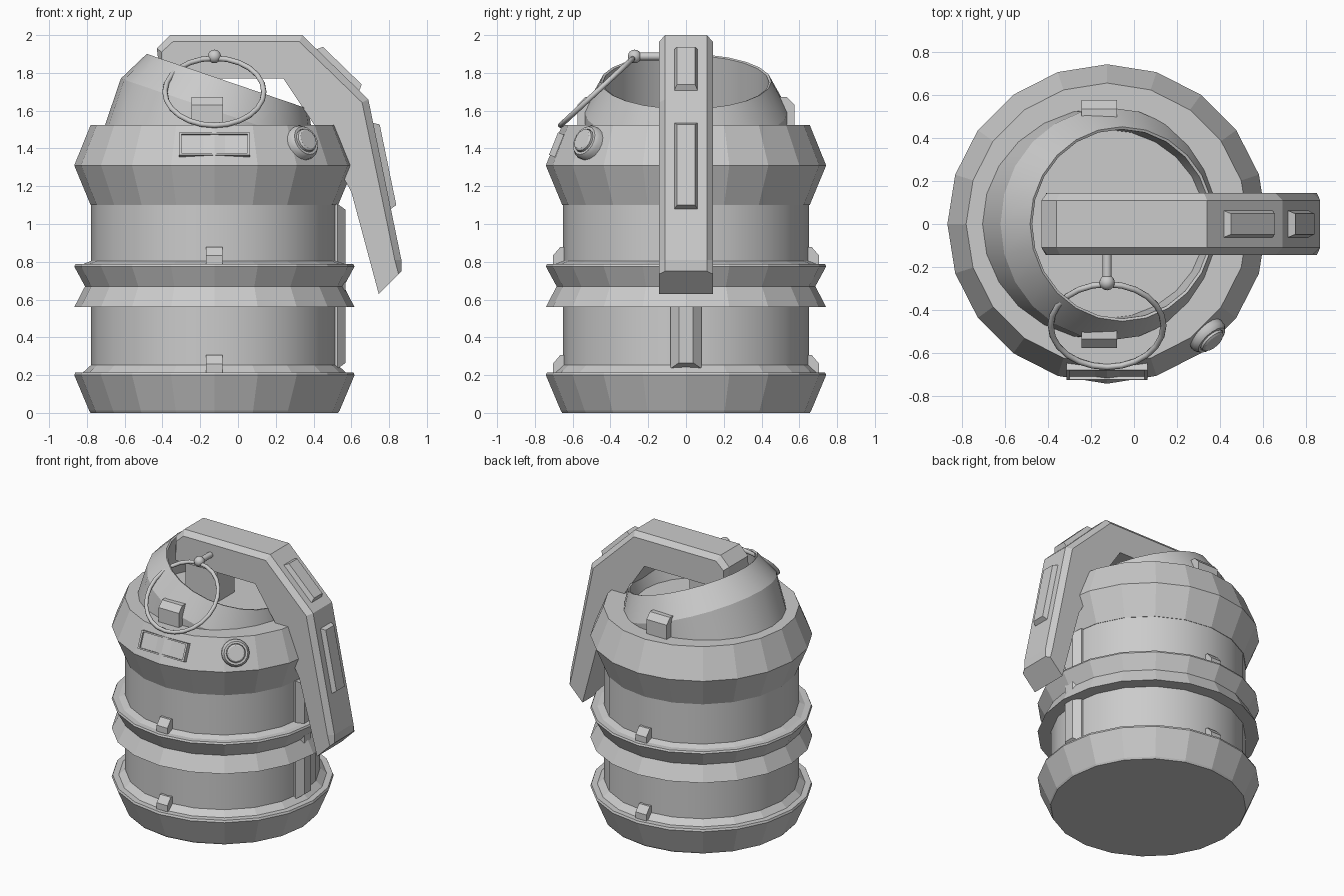
import bpy, bmesh
from math import sin, cos, pi, radians, atan2
from mathutils import Matrix, Vector

if "Cube" in bpy.data.objects:
    bpy.data.objects.remove(bpy.data.objects["Cube"])

CX = -0.125   # body axis
SIDES = 20


def finish(name, bm, matrix=None, smooth=None):
    if matrix is not None:
        bm.transform(matrix)
    bmesh.ops.recalc_face_normals(bm, faces=bm.faces)
    me = bpy.data.meshes.new(name)
    bm.to_mesh(me)
    bm.free()
    ob = bpy.data.objects.new(name, me)
    bpy.context.collection.objects.link(ob)
    if smooth:
        bpy.ops.object.select_all(action='DESELECT')
        ob.select_set(True)
        bpy.context.view_layer.objects.active = ob
        bpy.ops.object.shade_smooth_by_angle(angle=radians(smooth))
    return ob


def skin(bm, loops, closed=False):
    """Bridge equal-length point loops; cap the ends unless closed."""
    rings = [[bm.verts.new(p) for p in lp] for lp in loops]
    n = len(rings[0])
    pairs = list(zip(rings, rings[1:])) + ([(rings[-1], rings[0])] if closed else [])
    for a, b in pairs:
        for i in range(n):
            j = (i + 1) % n
            bm.faces.new((a[i], a[j], b[j], b[i]))
    if not closed:
        bm.faces.new(rings[0])
        bm.faces.new(rings[-1])


def lathe(name, profile, matrix, sides=SIDES, closed=False, smooth=None):
    bm = bmesh.new()
    skin(bm, [[(r * cos(2 * pi * i / sides), r * sin(2 * pi * i / sides), z)
               for i in range(sides)] for r, z in profile], closed)
    return finish(name, bm, matrix, smooth)


def prism_y(name, sections):
    """Skin x-z outlines placed at given y positions."""
    bm = bmesh.new()
    skin(bm, [[(x, y, z) for x, z in pts] for y, pts in sections])
    return finish(name, bm)


def frustum(name, size, taper, matrix):
    """Block standing on its local z = 0, with the top edges pulled in."""
    a, b, h = size[0] / 2, size[1] / 2, size[2]
    rect = lambda u, v, z: [(-u, -v, z), (u, -v, z), (u, v, z), (-u, v, z)]
    bm = bmesh.new()
    skin(bm, [rect(a, b, 0), rect(a - taper, b - taper, h)])
    return finish(name, bm, matrix)


def frame(origin, normal, along):
    """Matrix with local z = normal and local x = along."""
    z, x = Vector(normal).normalized(), Vector(along).normalized()
    y = z.cross(x)
    return Matrix.Translation(origin) @ Matrix((x, y, z)).transposed().to_4x4()


axis = Matrix.Translation((CX, 0, 0))

# Body wall and its flared collars
lathe("body_wall", [(0.652, 0.1), (0.652, 1.2)], axis, smooth=30)
lathe("base_collar", [(0.655, 0), (0.663, 0.012), (0.742, 0.2), (0.736, 0.215),
                      (0.695, 0.215), (0.64, 0.265)], axis)
lathe("middle_collar", [(0.63, 0.56), (0.742, 0.56), (0.685, 0.67), (0.742, 0.775),
                        (0.736, 0.788), (0.695, 0.788), (0.64, 0.81)], axis)
lathe("shoulder_collar", [(0.64, 1.10), (0.655, 1.10), (0.742, 1.31), (0.738, 1.32),
                          (0.655, 1.525)], axis)

# Tilted open cup on top
tilt = Matrix.Translation((-0.055, 0, 1.755)) @ Matrix.Rotation(radians(18.8), 4, 'Y')
lathe("tilted_cup", [(0.452, 0), (0.54, -0.168), (0.54, -0.435), (0.44, -0.4), (0.44, -0.005)],
      tilt, sides=24, closed=True, smooth=25)

# Safety lever with chamfered outer edges
inner = [(0.745, 0.63), (0.60, 1.17), (0.40, 1.53), (0.24, 1.77), (-0.41, 1.77)]
outer = [(-0.43, 1.93), (-0.36, 2.0), (0.34, 2.0), (0.69, 1.66), (0.865, 0.81), (0.865, 0.75)]
inset = [(-0.405, 1.91), (-0.345, 1.965), (0.325, 1.965), (0.657, 1.643), (0.83, 0.81), (0.85, 0.735)]
prism_y("lever", [(-0.143, inner + inset), (-0.11, inner + outer),
                  (0.11, inner + outer), (0.143, inner + inset)])

# Raised pads along the lever
for name, p, q, t0, t1 in (("upper_lever_pad", outer[2], outer[3], 0.10, 0.43),
                           ("lower_lever_pad", outer[3], outer[4], 0.12, 0.60)):
    p, q = Vector((p[0], 0, p[1])), Vector((q[0], 0, q[1]))
    d = (q - p).normalized()
    n = Vector((-d.z, 0, d.x))
    frustum(name, (t1 - t0, 0.14, 0.05), 0.022,
            frame(p + d * (t0 + t1) / 2 - n * 0.018, n, d))

# Post holding the lever inside the cup
frustum("lever_post", (0.26, 0.2, 0.35), 0, Matrix.Translation((-0.23, 0, 1.5)))

# Pull pin with ball and ring
lathe("pull_pin", [(0.021, 0), (0.021, 0.15)],
      frame((CX, -0.13, 1.887), (0, -1, 0), (1, 0, 0)), sides=12, smooth=40)
bm = bmesh.new()
bmesh.ops.create_uvsphere(bm, u_segments=14, v_segments=8, radius=0.036)
finish("pin_ball", bm, Matrix.Translation((CX, -0.272, 1.887)), smooth=40)
up = Vector((0, 0.395, 0.365)).normalized()
ring_m = frame((CX, -0.472, 1.70), Vector((1, 0, 0)).cross(up), (1, 0, 0))
lathe("pull_ring", [(0.262 + 0.014 * cos(k * pi / 4), 0.014 * sin(k * pi / 4)) for k in range(8)],
      ring_m, sides=24, closed=True, smooth=50)

# Recessed label plate on the shoulder
slope = atan2(0.085, 0.21)
out = Vector((0, -cos(slope), sin(slope)))
bm = bmesh.new()
rect = lambda u, v, z: [(-u, -v, z), (u, -v, z), (u, v, z), (-u, v, z)]
skin(bm, [rect(0.188, 0.064, -0.05), rect(0.188, 0.064, 0.01),
          rect(0.174, 0.054, 0.01), rect(0.174, 0.054, -0.004)])
finish("label_plate", bm, frame((CX, -0.692, 1.422), out, (1, 0, 0)))

# Round button on the shoulder
ang = radians(-48)
n = Vector((cos(ang) * cos(slope), sin(ang) * cos(slope), sin(slope)))
pos = Vector((CX + 0.685 * cos(ang), 0.685 * sin(ang), 1.425))
lathe("round_button", [(0.094, -0.04), (0.094, 0.025), (0.08, 0.045), (0.066, 0.045),
                       (0.064, 0.035), (0.062, 0.055), (0.052, 0.062)],
      frame(pos, n, (-sin(ang), cos(ang), 0)), sides=16, smooth=35)

# Front and back clips: y-z outline extruded along x, mirrored in y
small = [(0.6, 0), (0.705, 0), (0.705, 0.045), (0.665, 0.092), (0.6, 0.092)]
large = [(0.46, -0.02), (0.575, -0.02), (0.575, 0.11), (0.535, 0.152), (0.46, 0.152)]
for name, pts, z0, x0, x1 in (("lower_clip", small, 0.215, -0.17, -0.083),
                              ("middle_clip", small, 0.787, -0.17, -0.083),
                              ("cup_clip", large, 1.52, -0.245, -0.08)):
    for side, s in (("front", -1), ("back", 1)):
        bm = bmesh.new()
        skin(bm, [[(x, s * y, z + z0) for y, z in pts] for x in (x0, x1)])
        finish(f"{side}_{name}", bm)

# Vertical rail under the lever
rail = frame((0.49, 0, 0.67), (1, 0, 0), (0, 0, 1))
bm = bmesh.new()
skin(bm, [rect(0.435, 0.082, 0), rect(0.435, 0.082, 0.038), rect(0.405, 0.038, 0.08)])
finish("side_rail", bm, rail)
